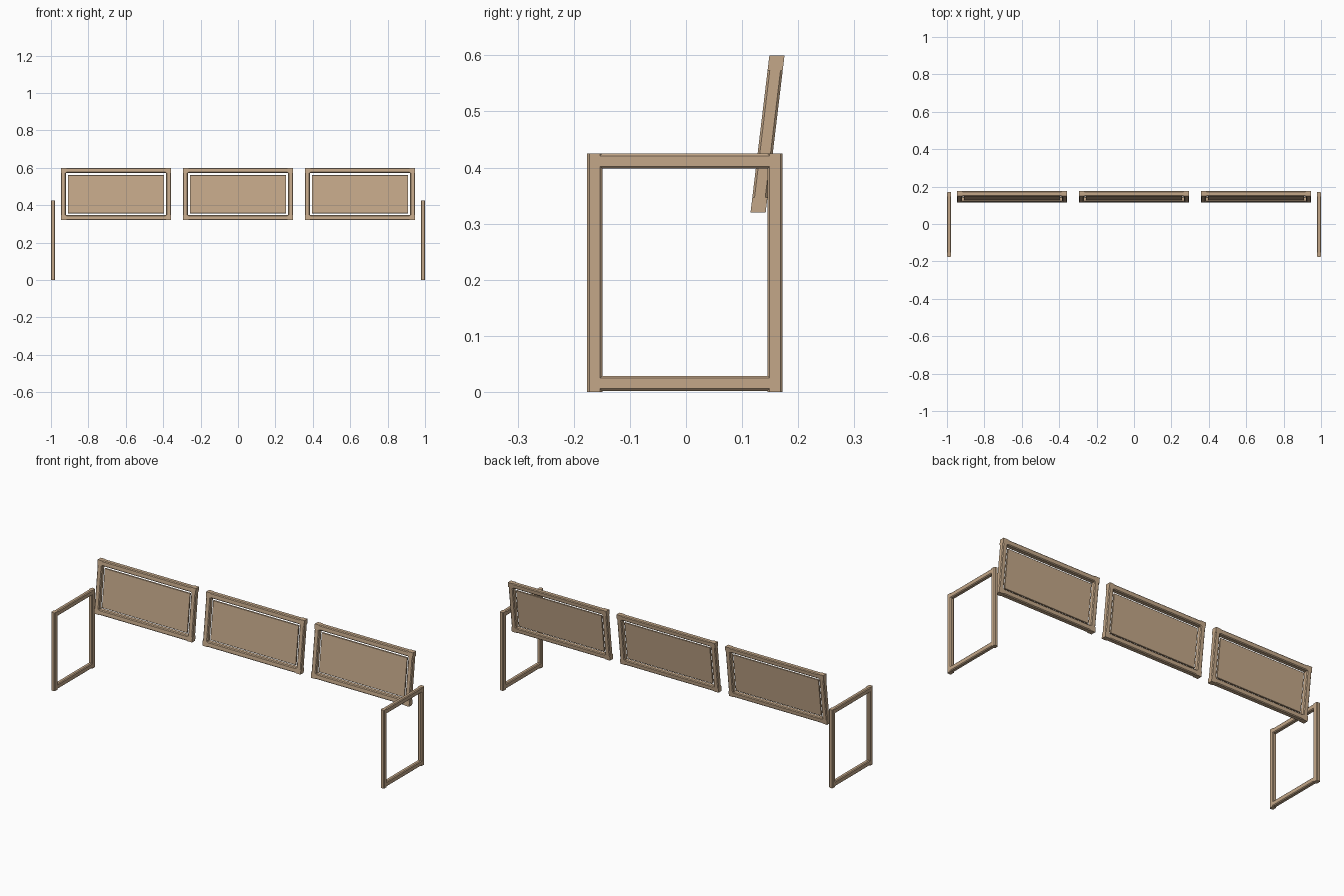
import bpy, bmesh
from mathutils import Matrix

cube = bpy.data.objects.get("Cube")
if cube:
    bpy.data.objects.remove(cube, do_unlink=True)

# One timber colour for the whole bench
wood = bpy.data.materials.new("tan wood")
wood.use_nodes = True
TAN = (0.55, 0.39, 0.25, 1)
wood.diffuse_color = TAN
wood.node_tree.nodes["Principled BSDF"].inputs["Base Color"].default_value = TAN

CHAMFER = 0.004
BAR = 0.027


def beam(name, lo, hi, axis, chamfer=CHAMFER, stop=0.0, matrix=None):
    """Bar between two corners, edges chamfered along its axis.
    With stop, the chamfers end that far from each end, leaving square blocks."""
    u, v = (axis + 1) % 3, (axis + 2) % 3
    if stop:
        sections = [(lo[axis], 0), (lo[axis] + stop, 0),
                    (lo[axis] + stop + chamfer, chamfer),
                    (hi[axis] - stop - chamfer, chamfer),
                    (hi[axis] - stop, 0), (hi[axis], 0)]
    else:
        sections = [(lo[axis], chamfer), (hi[axis], chamfer)]
    bm = bmesh.new()
    rings = []
    for t, c in sections:
        a, b, d, e = lo[u], hi[u], lo[v], hi[v]
        outline = [(a + c, d), (b - c, d), (b, d + c), (b, e - c),
                   (b - c, e), (a + c, e), (a, e - c), (a, d + c)]
        ring = []
        for p, q in outline:
            co = [0, 0, 0]
            co[axis], co[u], co[v] = t, p, q
            ring.append(bm.verts.new(co))
        rings.append(ring)
    for r, s in zip(rings, rings[1:]):
        for i in range(8):
            j = (i + 1) % 8
            bm.faces.new((r[i], r[j], s[j], s[i]))
    bm.faces.new(rings[0])
    bm.faces.new(rings[-1])
    bmesh.ops.remove_doubles(bm, verts=bm.verts, dist=1e-5)
    bmesh.ops.recalc_face_normals(bm, faces=bm.faces)
    if matrix:
        bm.transform(matrix)
    mesh = bpy.data.meshes.new(name)
    bm.to_mesh(mesh)
    bm.free()
    mesh.materials.append(wood)
    obj = bpy.data.objects.new(name, mesh)
    bpy.context.collection.objects.link(obj)
    return obj


# End frames: two full-height posts joined by a top and a bottom rail
FRONT, BACK, TOP = -0.176, 0.172, 0.425
for side, x0 in (("right", -1.0), ("left", 0.978)):
    x1 = x0 + 0.022
    for label, y in (("front", FRONT), ("back", BACK - BAR)):
        beam(f"{side}_{label}_post", (x0, y, 0), (x1, y + BAR, TOP), 2)
    for label, z in (("bottom", 0.002), ("top", TOP - BAR)):
        beam(f"{side}_{label}_rail", (x0, FRONT + BAR - CHAMFER, z),
             (x1, BACK - BAR + CHAMFER, z + BAR), 1)

# Backrests: leaning frames, each around a thin loose panel
LOW, HIGH, HALF = 0.32, 0.60, 0.295
lean = Matrix.Identity(4)
lean[1][2] = 0.12
lean[1][3] = 0.1285 - 0.12 * LOW
DEPTH = BAR / 2
GAP = 0.012
for side, cx in (("right", -0.652), ("middle", 0.0), ("left", 0.652)):
    for label, z in (("bottom", LOW), ("top", HIGH - BAR)):
        beam(f"{side}_backrest_{label}_rail", (cx - HALF, -DEPTH, z),
             (cx + HALF, DEPTH, z + BAR), 0, stop=BAR, matrix=lean)
    for label, x in (("right", cx - HALF), ("left", cx + HALF - BAR)):
        beam(f"{side}_backrest_{label}_stile", (x, -DEPTH, LOW + BAR),
             (x + BAR, DEPTH, HIGH - BAR), 2, matrix=lean)
    inset = BAR + GAP
    beam(f"{side}_backrest_panel", (cx - HALF + inset, -0.004, LOW + inset - 0.003),
         (cx + HALF - inset, 0.004, HIGH - inset), 0, chamfer=0.001, matrix=lean)
